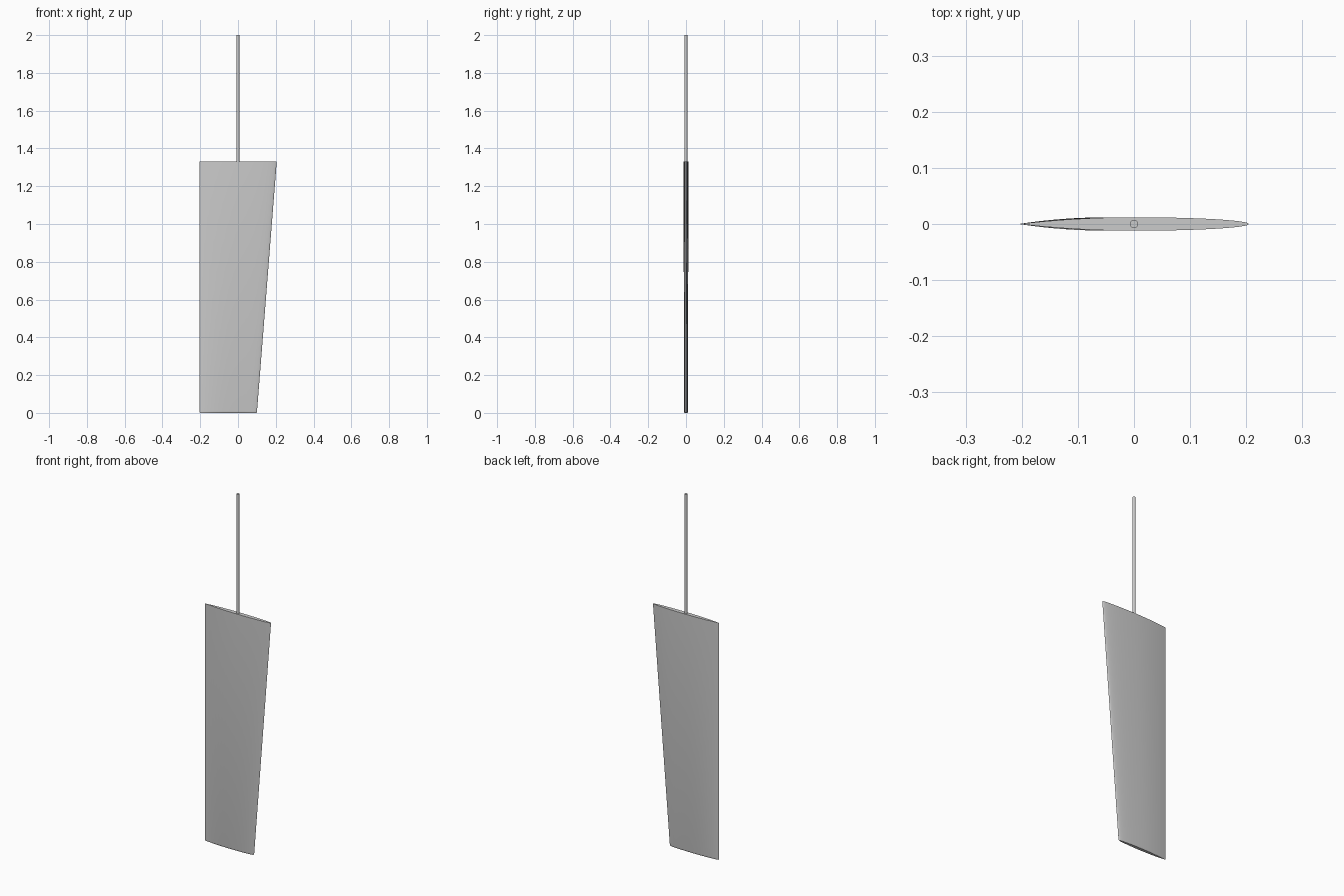
import bpy, bmesh, math

if "Cube" in bpy.data.objects:
    bpy.data.objects.remove(bpy.data.objects["Cube"])

TOP = 1.33      # height of the blade's upper edge
LEFT = -0.205   # straight vertical edge
N = 24          # steps per side of the foil section


def foil_section(x0, x1, half):
    """Closed foil outline: fine parabolic left edge, rounded elliptical right edge."""
    mid, rad = (x0 + x1) / 2, (x1 - x0) / 2
    pts = []
    for i in range(2 * N):
        a = math.pi * i / N
        c, s = math.cos(a), math.sin(a)
        y = half * s if c > 0 else half * s * abs(s)
        pts.append((mid + rad * c, y))
    return pts


def smooth(obj):
    bpy.ops.object.select_all(action='DESELECT')
    obj.select_set(True)
    bpy.context.view_layer.objects.active = obj
    bpy.ops.object.shade_smooth_by_angle(angle=math.radians(30))


# blade: tapered loft with a softened lower rim
rings = [
    (0.0, LEFT + 0.004, 0.096, 0.0085),
    (0.003, LEFT + 0.001, 0.0992, 0.0108),
    (0.008, LEFT, 0.1006, 0.0118),
    (TOP, LEFT, 0.205, 0.012),
]
bm = bmesh.new()
loops = [[bm.verts.new((x, y, z)) for x, y in foil_section(x0, x1, h)]
         for z, x0, x1, h in rings]
for low, high in zip(loops, loops[1:]):
    for i in range(2 * N):
        j = (i + 1) % (2 * N)
        bm.faces.new((low[i], low[j], high[j], high[i]))
bm.faces.new(loops[0][::-1])
bm.faces.new(loops[-1])
bmesh.ops.recalc_face_normals(bm, faces=bm.faces)
mesh = bpy.data.meshes.new("blade")
bm.to_mesh(mesh)
bm.free()
blade = bpy.data.objects.new("blade", mesh)
bpy.context.collection.objects.link(blade)
smooth(blade)

# stock: slim round shaft rising from the blade's upper edge
base = TOP - 0.01
bpy.ops.mesh.primitive_cylinder_add(vertices=32, radius=0.0075, depth=2 - base,
                                    location=(0, 0, (2 + base) / 2))
stock = bpy.context.object
stock.name = "stock"
smooth(stock)
